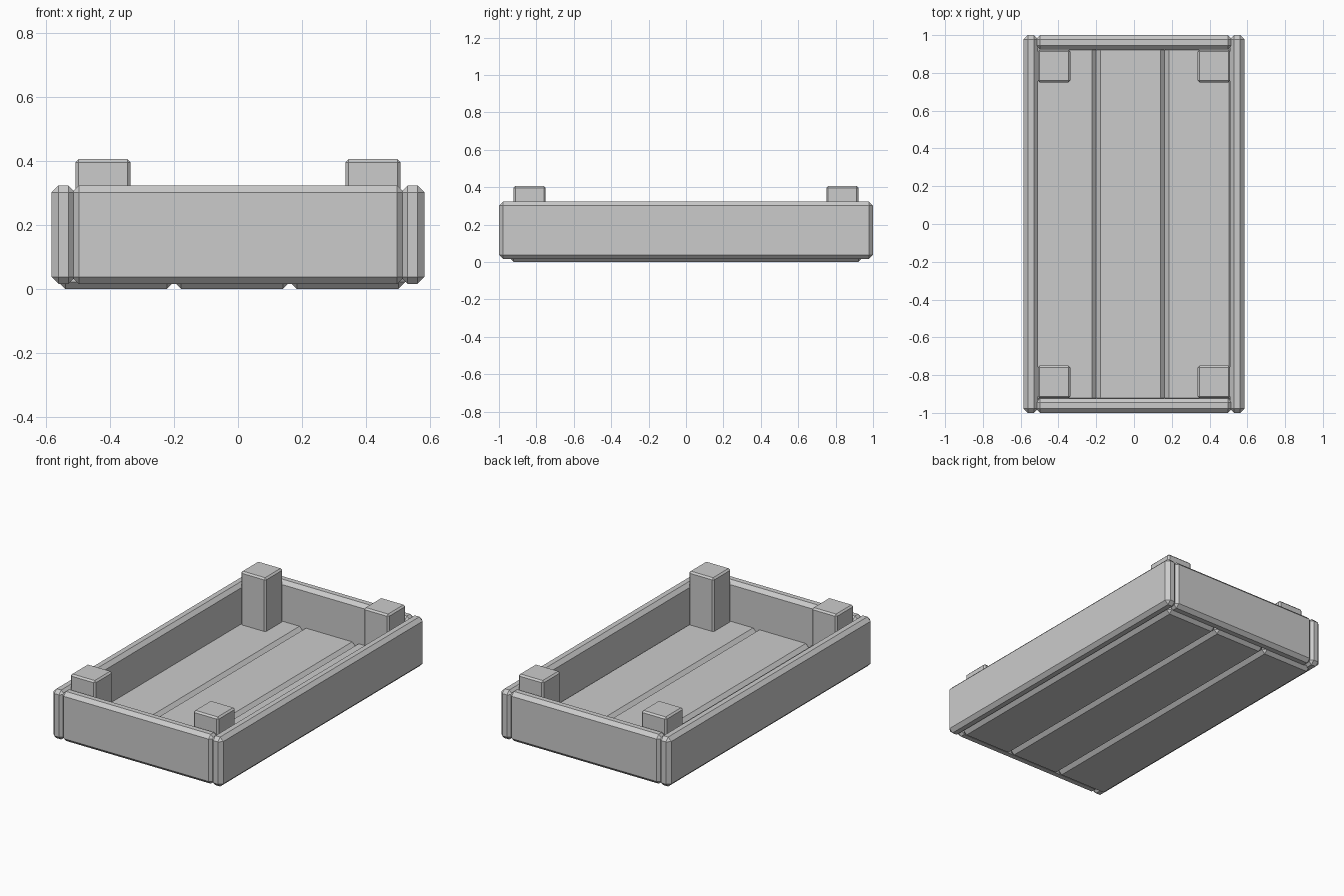
import bpy, bmesh

if "Cube" in bpy.data.objects:
    bpy.data.objects.remove(bpy.data.objects["Cube"])


def box(name, lo, hi, bevel):
    """Chamfered box spanning the corners lo..hi."""
    bm = bmesh.new()
    bmesh.ops.create_cube(bm, size=1)
    for v in bm.verts:
        for i in range(3):
            v.co[i] = hi[i] if v.co[i] > 0 else lo[i]
    bmesh.ops.bevel(bm, geom=bm.edges[:], offset=bevel, segments=1,
                    affect='EDGES', clamp_overlap=True)
    bmesh.ops.recalc_face_normals(bm, faces=bm.faces[:])
    me = bpy.data.meshes.new(name)
    bm.to_mesh(me)
    bm.free()
    ob = bpy.data.objects.new(name, me)
    bpy.context.collection.objects.link(ob)
    return ob


T = 0.076      # board thickness
B = 0.022      # board chamfer
Z0, Z1 = 0.016, 0.323

# Floor planks, side by side
W = 0.362
for i in range(3):
    x = -0.562 + i * W
    box(f"floor_plank_{i + 1}", (x, -0.943, 0), (x + W, 0.943, T), B)

# Long side boards
box("left_board", (-0.584, -1, Z0), (-0.584 + T, 1, Z1), B)
box("right_board", (0.584 - T, -1, Z0), (0.584, 1, Z1), B)

# Short end boards
box("front_board", (-0.52, -1, Z0), (0.52, -1 + T, Z1), B)
box("back_board", (-0.52, 1 - T, Z0), (0.52, 1, Z1), B)

# Corner posts
for sx, xn in ((-1, "left"), (1, "right")):
    for sy, yn in ((-1, "front"), (1, "back")):
        xs = sorted((sx * 0.336, sx * 0.509))
        ys = sorted((sy * 0.750, sy * 0.922))
        box(f"{yn}_{xn}_post", (xs[0], ys[0], 0.05), (xs[1], ys[1], 0.406), 0.01)
